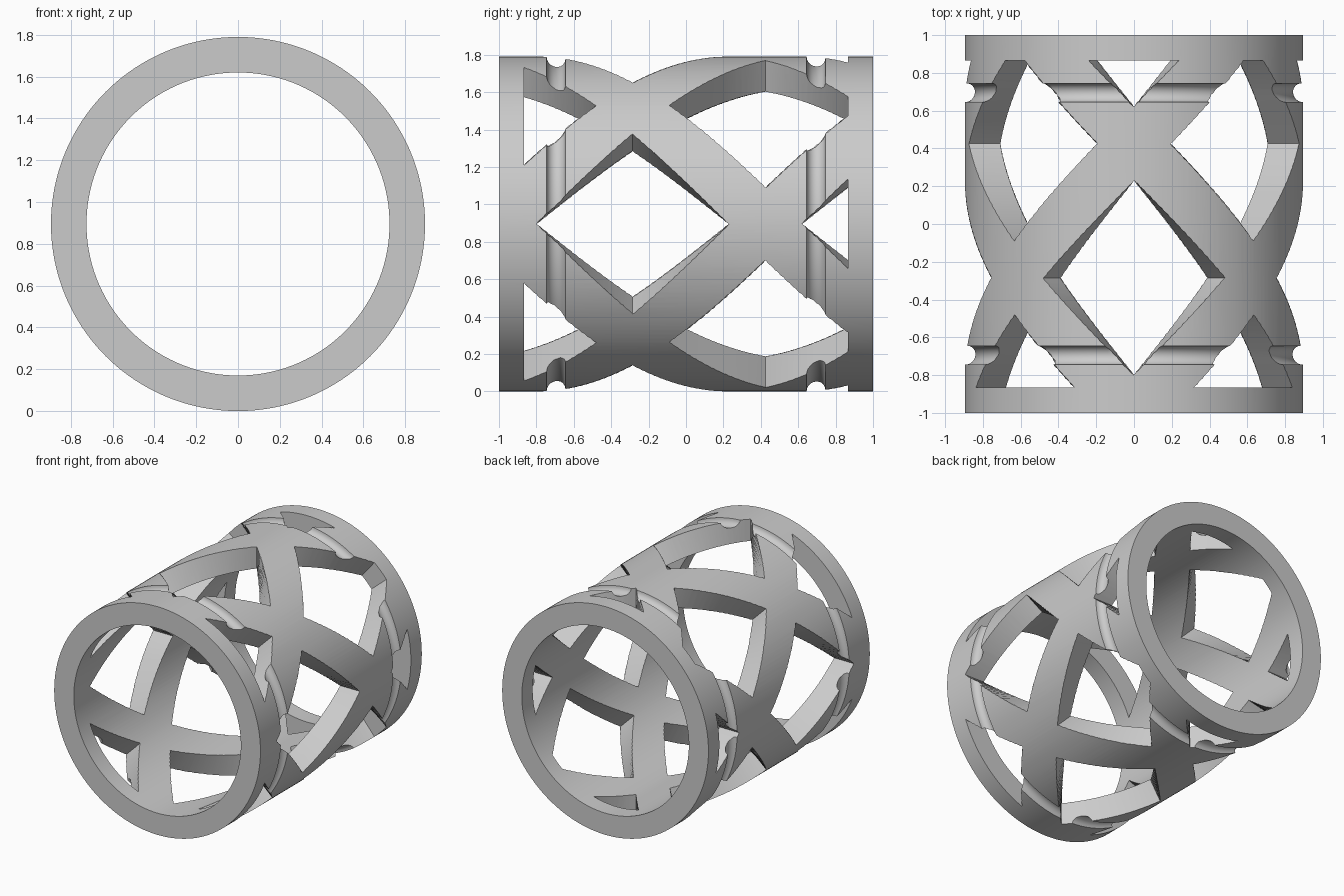
import bpy, bmesh
from math import sin, cos, pi, radians
from mathutils import Matrix, Vector

cube = bpy.data.objects.get("Cube")
if cube:
    bpy.data.objects.remove(cube, do_unlink=True)

OUTER, INNER = 0.895, 0.725        # tube radii, axis along y
RING = 0.865                       # inner edge of the end rings
GROOVE_Y, GROOVE_R = 0.695, 0.05   # round groove near each end
HALF_Y, HALF_ANGLE = 0.515, radians(32.5)   # diamond window half sizes

grey = bpy.data.materials.new("plain grey")
grey.use_nodes = True
colour = (0.6, 0.6, 0.6, 1)
grey.diffuse_color = colour
grey.node_tree.nodes["Principled BSDF"].inputs["Base Color"].default_value = colour


def polar(radius, angle, y):
    return Vector((radius * cos(angle), y, radius * sin(angle)))


def make_object(name, bm):
    bmesh.ops.remove_doubles(bm, verts=bm.verts, dist=1e-5)
    bmesh.ops.recalc_face_normals(bm, faces=bm.faces)
    bmesh.ops.translate(bm, verts=bm.verts, vec=(0, 0, OUTER))
    mesh = bpy.data.meshes.new(name)
    bm.to_mesh(mesh)
    bm.free()
    mesh.materials.append(grey)
    obj = bpy.data.objects.new(name, mesh)
    bpy.context.collection.objects.link(obj)
    return obj


# Tube: closed profile with two grooves, spun round the y axis
def groove(centre, steps=12):
    return [(OUTER - GROOVE_R * sin(pi * i / steps),
             centre - GROOVE_R * cos(pi * i / steps)) for i in range(steps + 1)]


profile = ([(INNER, -1), (OUTER, -1)] + groove(-GROOVE_Y) + groove(GROOVE_Y)
           + [(OUTER, 1), (INNER, 1)])
bm = bmesh.new()
points = [bm.verts.new((r, y, 0)) for r, y in profile]
edges = [bm.edges.new((a, b)) for a, b in zip(points, points[1:] + points[:1])]
bmesh.ops.spin(bm, geom=points + edges, cent=(0, 0, 0), axis=(0, 1, 0),
               angle=2 * pi, steps=192, use_duplicate=False)
tube = make_object("lattice_sleeve", bm)


# Window cutters: diamonds on the tube wall, with radial sides
def add_window(bm, centre_angle, centre_y, steps=16):
    ys = [centre_y + HALF_Y * i / steps for i in range(-steps, steps + 1)]
    low, high = max(ys[0], -RING), min(ys[-1], RING)
    ys = [low] + [y for y in ys if low + 0.004 < y < high - 0.004] + [high]
    rows = []
    for y in ys:
        half = HALF_ANGLE * max(0, 1 - abs(y - centre_y) / HALF_Y)
        sides = (0,) if half < 1e-4 else (-1, 0, 1)
        row = [bm.verts.new(polar(0.6, centre_angle + s * half, y)) for s in sides]
        rows.append(row if len(row) == 3 else row * 3)
    faces = []
    for a, b in zip(rows, rows[1:]):
        for i in range(2):
            corners = list(dict.fromkeys((a[i], a[i + 1], b[i + 1], b[i])))
            faces.append(bm.faces.new(corners))
    # extrude the patch outwards through the wall
    copy = bmesh.ops.extrude_face_region(bm, geom=faces, use_keep_orig=True)
    moved = [v for v in copy["geom"] if isinstance(v, bmesh.types.BMVert)]
    bmesh.ops.transform(bm, matrix=Matrix.Diagonal((1.85, 1, 1.85, 1)), verts=moved)


bm = bmesh.new()
for quarter in range(4):
    for turn, centre_y in ((0, -0.285), (0, 1.135), (0.5, 0.425), (0.5, -0.995)):
        add_window(bm, (quarter + turn) * pi / 2, centre_y)
cutter = make_object("window_cutter", bm)
cutter.hide_render = True

# Cut the windows, then remove the cutter
cut = tube.modifiers.new("windows", "BOOLEAN")
cut.operation = "DIFFERENCE"
cut.solver = "EXACT"
cut.object = cutter
bpy.ops.object.select_all(action="DESELECT")
bpy.context.view_layer.objects.active = tube
tube.select_set(True)
bpy.ops.object.modifier_apply(modifier=cut.name)
bpy.data.objects.remove(cutter, do_unlink=True)
bpy.ops.object.shade_smooth_by_angle(angle=radians(30))
